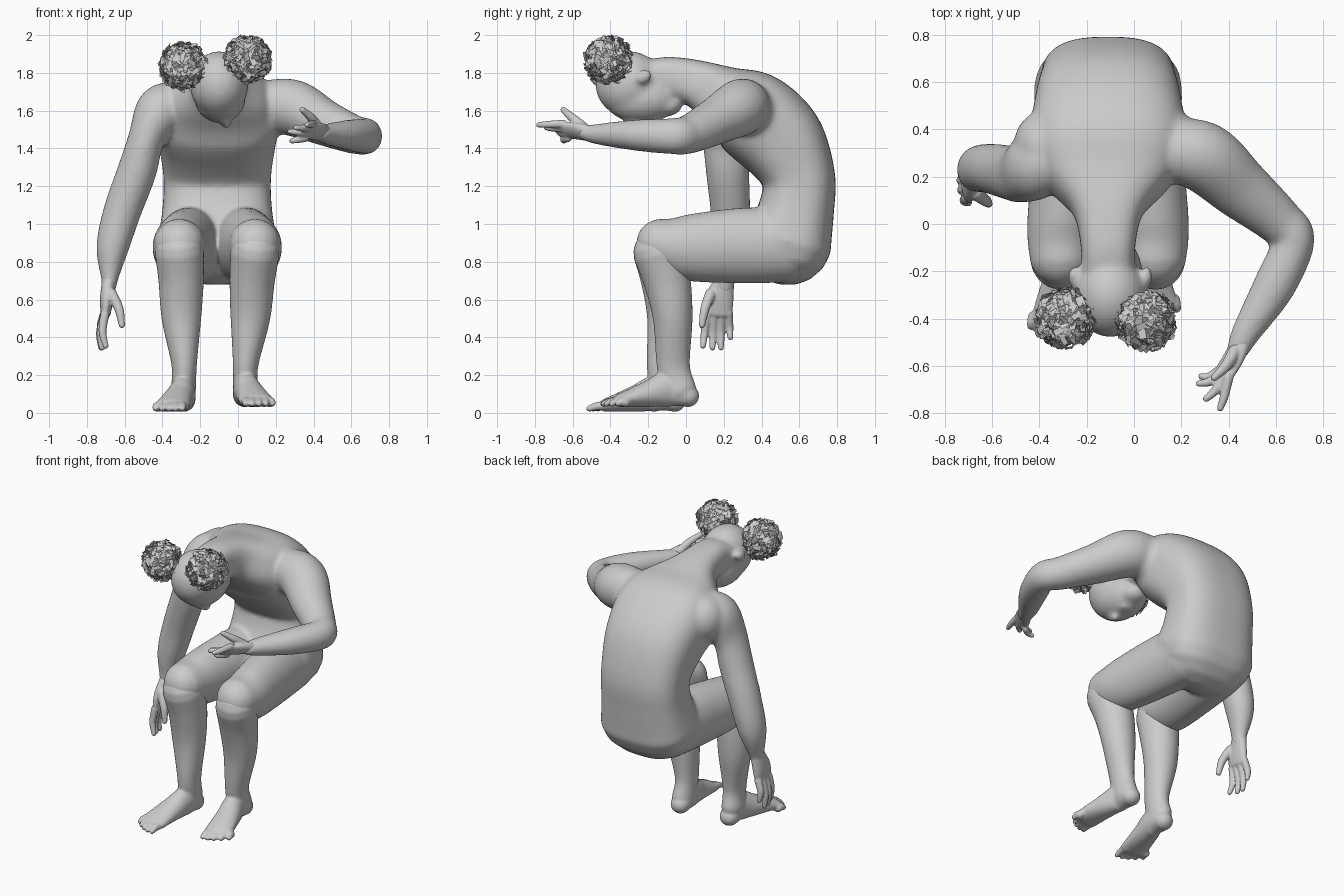
import bpy
import bmesh
import math
import random
from mathutils import Matrix, Vector

default_cube = bpy.data.objects.get("Cube")
if default_cube:
    bpy.data.objects.remove(default_cube, do_unlink=True)

random.seed(4)
AXIS_X = Vector((1, 0, 0))
MIDLINE = -0.11


def make_material(name, color):
    mat = bpy.data.materials.new(name)
    mat.use_nodes = True
    mat.diffuse_color = color
    for node in mat.node_tree.nodes:
        if node.type == "BSDF_PRINCIPLED":
            node.inputs["Base Color"].default_value = color
    return mat


clay = make_material("clay grey", (0.6, 0.6, 0.6, 1))


def spline(rows, steps=6):
    """Smooth interpolation through rows of (x, y, z, half width, half depth)."""
    padded = [rows[0], *rows, rows[-1]]
    result = []
    for i in range(len(rows) - 1):
        for s in range(steps):
            t = s / steps
            result.append([
                0.5 * (2 * b + (c - a) * t + (2 * a - 5 * b + 4 * c - d) * t * t
                       + (3 * b - a - 3 * c + d) * t ** 3)
                for a, b, c, d in zip(*padded[i:i + 4])])
    return result + [list(rows[-1])]


def round_cap(end, inner):
    """Shrinking rings that close a tube with a dome, from the tip inwards."""
    centre = Vector(end[:3])
    outward = (centre - Vector(inner[:3])).normalized()
    a, b = end[3:]
    rings = []
    for degrees in (84, 65, 45, 22):
        angle = math.radians(degrees)
        tip = centre + outward * min(a, b) * math.sin(angle)
        rings.append([*tip, a * math.cos(angle), b * math.cos(angle)])
    return rings


def tube(bm, rows, ref=AXIS_X, power=1.0, sides=28):
    """Loft elliptical rings along a path; half width lies along ref."""
    path = spline(rows)
    path = round_cap(path[0], path[1]) + path + round_cap(path[-1], path[-2])[::-1]
    centres = [Vector(row[:3]) for row in path]
    loops = []
    for i, row in enumerate(path):
        tangent = centres[min(i + 1, len(path) - 1)] - centres[max(i - 1, 0)]
        tangent.normalize()
        wide = (ref - tangent * ref.dot(tangent)).normalized()
        deep = tangent.cross(wide)
        loop = []
        for k in range(sides):
            c = math.cos(math.tau * k / sides)
            s = math.sin(math.tau * k / sides)
            c = math.copysign(abs(c) ** power, c)
            s = math.copysign(abs(s) ** power, s)
            loop.append(bm.verts.new(centres[i] + wide * c * row[3] + deep * s * row[4]))
        loops.append(loop)
    for low, high in zip(loops, loops[1:]):
        for k in range(sides):
            n = (k + 1) % sides
            bm.faces.new((low[k], low[n], high[n], high[k]))
    bm.faces.new(loops[0][::-1])
    bm.faces.new(loops[-1])


def ellipsoid(bm, centre, radii, tilt=0):
    matrix = (Matrix.Translation(centre) @ Matrix.Rotation(math.radians(tilt), 4, "X")
              @ Matrix.Diagonal((*radii, 1)))
    bmesh.ops.create_uvsphere(bm, u_segments=28, v_segments=18, radius=1, matrix=matrix)


def digits(bm, first, last, tips, radius, lift=(0, 0, 0)):
    """Fingers or toes from an even row of knuckles to the given tips."""
    for i, tip in enumerate(tips):
        root = Vector(first).lerp(Vector(last), i / (len(tips) - 1))
        middle = root.lerp(Vector(tip), 0.55) + Vector(lift)
        tube(bm, [(*root, radius * 1.15, radius * 1.15), (*middle, radius, radius),
                  (*tip, radius * 0.75, radius * 0.75)], sides=14)


def finish(name, bm, voxel=None, smoothing=4):
    bmesh.ops.recalc_face_normals(bm, faces=bm.faces)
    mesh = bpy.data.meshes.new(name)
    bm.to_mesh(mesh)
    bm.free()
    obj = bpy.data.objects.new(name, mesh)
    bpy.context.collection.objects.link(obj)
    mesh.materials.append(clay)
    if voxel:
        # Fuse the overlapping volumes into one skin
        remesh = obj.modifiers.new("fuse", "REMESH")
        remesh.mode = "VOXEL"
        remesh.voxel_size = voxel
        remesh.use_smooth_shade = True
        soften = obj.modifiers.new("soften", "SMOOTH")
        soften.factor = 0.5
        soften.iterations = smoothing


body = bmesh.new()

# Torso, bent forward from pelvis to neck
spine = [(0.54, 0.91, 0.315, 0.235), (0.585, 1.08, 0.29, 0.2), (0.595, 1.25, 0.285, 0.195),
         (0.5, 1.44, 0.31, 0.235), (0.34, 1.585, 0.33, 0.235), (0.19, 1.675, 0.27, 0.17),
         (0.05, 1.745, 0.15, 0.125), (-0.1, 1.775, 0.115, 0.11), (-0.2, 1.765, 0.115, 0.1)]
tube(body, [(MIDLINE, *row) for row in spine], power=0.74, sides=44)

# Head, face looking down, with nose, lips and ears
ellipsoid(body, (-0.1, -0.3, 1.74), (0.155, 0.18, 0.175))
ellipsoid(body, (-0.095, -0.235, 1.665), (0.135, 0.2, 0.13))
ellipsoid(body, (-0.08, -0.1, 1.63), (0.08, 0.08, 0.06))
tube(body, [(-0.075, -0.32, 1.55, 0.015, 0.02), (-0.062, -0.255, 1.53, 0.027, 0.03)])
for y in (-0.185, -0.155):
    ellipsoid(body, (-0.075, y, 1.553), (0.045, 0.018, 0.016))
for side in (-1, 1):
    ellipsoid(body, (-0.1 + side * 0.155, -0.225, 1.78), (0.025, 0.05, 0.036), 25)
    # Shoulder blade blending the back into the upper arm
    ellipsoid(body, (MIDLINE + side * 0.27, 0.33, 1.6), (0.13, 0.15, 0.15))

# Legs with feet: the right foot is planted a little further out and forward
for side, out, forward, sole in ((1, 0, 0, 0.03), (-1, 0.035, 0.075, 0.005)):
    def place(x, y, z, *size):
        low = max(0, 1 - z / 0.85)
        return (MIDLINE + side * (x + out * low), y - forward * low, z, *size)

    tube(body, [place(0.13, 0.54, 0.89, 0.17, 0.2), place(0.16, 0.28, 0.885, 0.16, 0.2),
                place(0.195, 0, 0.875, 0.148, 0.175), place(0.2, -0.13, 0.895, 0.135, 0.135)])
    # Lower leg and foot
    shin = bmesh.new()
    tube(shin, [place(0.2, -0.145, 0.85, 0.13, 0.135), place(0.185, -0.1, 0.7, 0.12, 0.125),
                place(0.175, -0.07, 0.5, 0.105, 0.105), place(0.15, -0.067, 0.25, 0.067, 0.088),
                place(0.15, -0.035, 0.12, 0.067, 0.09)])
    tube(shin, [place(0.145, 0.01, sole + 0.06, 0.062, 0.06),
                place(0.15, -0.09, sole + 0.095, 0.066, 0.095),
                place(0.175, -0.2, sole + 0.07, 0.078, 0.07),
                place(0.205, -0.345, sole + 0.037, 0.092, 0.037)])
    toe_tips = [place(0.15 + 0.036 * i, -0.44 + 0.005 * i * i, sole + 0.018)
                for i in range(5)]
    digits(shin, place(0.15, -0.34, sole + 0.03), place(0.28, -0.32, sole + 0.025),
           toe_tips, 0.023, (0, 0, 0.008))
    finish("left_lower_leg" if side > 0 else "right_lower_leg", shin, 0.008, 8)

# Left arm, raised and bent in front of the chest
tube(body, [(0.13, 0.31, 1.63, 0.13, 0.13), (0.29, 0.285, 1.615, 0.15, 0.15),
            (0.45, 0.15, 1.54, 0.123, 0.13), (0.61, 0.015, 1.475, 0.103, 0.103),
            (0.675, -0.07, 1.465, 0.096, 0.09), (0.595, -0.26, 1.47, 0.083, 0.09),
            (0.48, -0.45, 1.475, 0.058, 0.064), (0.44, -0.53, 1.48, 0.042, 0.05)],
     ref=Vector((0, 0, 1)))

# Right arm, hanging down beside the leg
tube(body, [(-0.34, 0.3, 1.62, 0.13, 0.13), (-0.415, 0.25, 1.585, 0.135, 0.15),
            (-0.485, 0.215, 1.45, 0.098, 0.125), (-0.535, 0.22, 1.28, 0.104, 0.115),
            (-0.615, 0.235, 1.06, 0.1, 0.105), (-0.665, 0.23, 0.87, 0.086, 0.095),
            (-0.68, 0.205, 0.7, 0.044, 0.056), (-0.685, 0.2, 0.66, 0.04, 0.055)])
finish("body", body, 0.012, 16)

# Left hand, palm turned inward and up
hand = bmesh.new()
tube(hand, [(0.46, -0.49, 1.477, 0.04, 0.045), (0.42, -0.57, 1.49, 0.03, 0.055),
            (0.38, -0.635, 1.495, 0.024, 0.055)], ref=Vector((-0.7, 0.2, 0.7)))
digits(hand, (0.4, -0.65, 1.53), (0.355, -0.625, 1.455),
       [(0.365, -0.78, 1.525), (0.305, -0.74, 1.51), (0.275, -0.675, 1.49),
        (0.285, -0.645, 1.44)], 0.019, (0, -0.012, 0))
tube(hand, [(0.425, -0.54, 1.51, 0.028, 0.028), (0.39, -0.6, 1.56, 0.024, 0.024),
            (0.34, -0.65, 1.605, 0.016, 0.016)], sides=14)
finish("left_hand", hand, 0.006)

# Right hand, fingers hanging down
hand = bmesh.new()
tube(hand, [(-0.682, 0.205, 0.7, 0.038, 0.052), (-0.695, 0.175, 0.6, 0.036, 0.078),
            (-0.7, 0.165, 0.53, 0.027, 0.078)])
digits(hand, (-0.705, 0.11, 0.52), (-0.705, 0.225, 0.53),
       [(-0.7, 0.09, 0.355), (-0.72, 0.14, 0.345), (-0.725, 0.185, 0.345),
        (-0.72, 0.235, 0.4)], 0.021, (-0.015, 0, 0))
tube(hand, [(-0.67, 0.13, 0.63, 0.03, 0.03), (-0.63, 0.1, 0.55, 0.025, 0.025),
            (-0.615, 0.085, 0.465, 0.017, 0.017)], sides=14)
finish("right_hand", hand, 0.006)


def random_direction():
    return Vector([random.gauss(0, 1) for _ in range(3)]).normalized()


# Hair buns: a core covered with crumpled flakes
for name, centre in (("left_hair_bun", (0.052, -0.41, 1.87)),
                     ("right_hair_bun", (-0.292, -0.4, 1.835))):
    bun = bmesh.new()
    bmesh.ops.create_icosphere(bun, subdivisions=3, radius=0.1,
                               matrix=Matrix.Translation(centre))
    for _ in range(480):
        spot = random_direction()
        middle = Vector(centre) + spot * random.uniform(0.105, 0.127)
        normal = (spot + random_direction() * 0.6).normalized()
        u = normal.cross(random_direction()).normalized() * random.uniform(0.014, 0.028)
        v = normal.cross(u).normalized() * random.uniform(0.008, 0.018)
        corners = [middle + u + v, middle - u + v, middle - u - v, middle + u - v]
        bun.faces.new([bun.verts.new(corner) for corner in corners])
    finish(name, bun)
